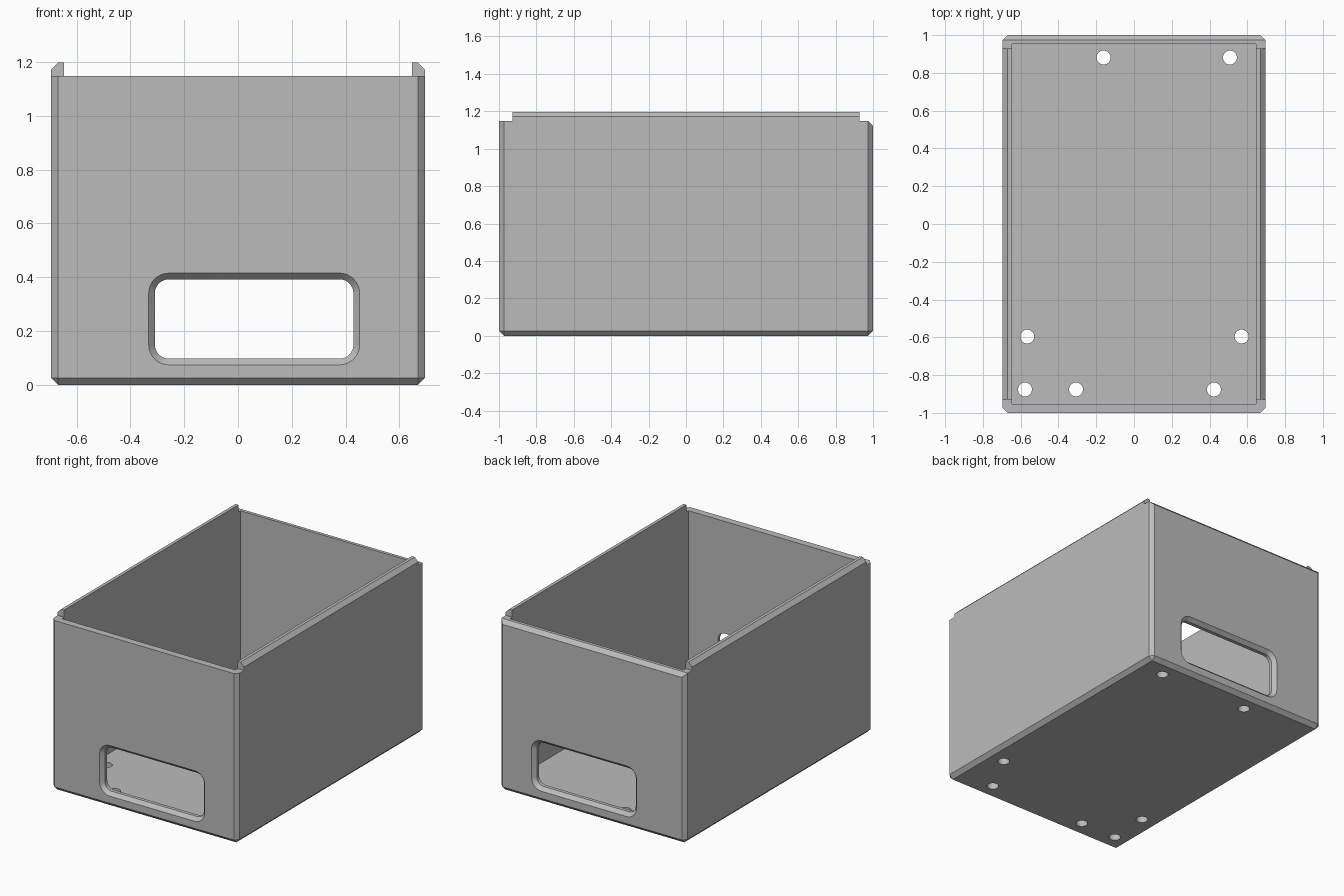
import bpy, bmesh
from math import pi, cos, sin, radians
from mathutils import Matrix, Vector

if "Cube" in bpy.data.objects:
    bpy.data.objects.remove(bpy.data.objects["Cube"], do_unlink=True)

HALF_X, HALF_Y, RIM = 0.695, 1.0, 1.148
WALL, CHAMFER = 0.048, 0.026
LIP_TOP, LIP_HALF = 1.197, 0.928

grey = bpy.data.materials.new("plain grey")
grey.use_nodes = True
COLOUR = (0.5, 0.5, 0.5, 1)
grey.diffuse_color = COLOUR
grey.node_tree.nodes["Principled BSDF"].inputs["Base Color"].default_value = COLOUR


def finish(bm, name):
    bmesh.ops.recalc_face_normals(bm, faces=bm.faces)
    mesh = bpy.data.meshes.new(name)
    bm.to_mesh(mesh)
    bm.free()
    mesh.materials.append(grey)
    ob = bpy.data.objects.new(name, mesh)
    bpy.context.collection.objects.link(ob)
    return ob


def box(bm, low, high):
    low, high = Vector(low), Vector(high)
    place = Matrix.Translation((low + high) / 2) @ Matrix.Diagonal((high - low).to_4d())
    bmesh.ops.create_cube(bm, size=1, matrix=place)


def loft(bm, rings):
    """Skin closed rings of points and cap both ends."""
    loops = [[bm.verts.new(p) for p in ring] for ring in rings]
    for a, b in zip(loops, loops[1:]):
        for i in range(len(a)):
            j = (i + 1) % len(a)
            bm.faces.new((a[i], a[j], b[j], b[i]))
    bm.faces.new(loops[0])
    bm.faces.new(loops[-1])


def window_ring(y, grow, steps=8):
    """Rounded rectangle in the xz plane, grown outward evenly."""
    left, right, low, high, r = -0.309, 0.429, 0.097, 0.392, 0.052
    centres = ((right - r, high - r), (left + r, high - r),
               (left + r, low + r), (right - r, low + r))
    ring = []
    for corner, (cx, cz) in enumerate(centres):
        for k in range(steps + 1):
            a = (corner + k / steps) * pi / 2
            ring.append((cx + (r + grow) * cos(a), y, cz + (r + grow) * sin(a)))
    return ring


# Outer block: every edge chamfered except the front and side rims
bm = bmesh.new()
box(bm, (-HALF_X, -HALF_Y, 0), (HALF_X, HALF_Y, RIM))


def chamfered(edge):
    on_rim = all(v.co.z > RIM - 0.01 for v in edge.verts)
    on_back = all(v.co.y > HALF_Y - 0.01 for v in edge.verts)
    return on_back or not on_rim


bmesh.ops.bevel(bm, geom=[e for e in bm.edges if chamfered(e)], offset=CHAMFER,
                segments=1, affect='EDGES')
case = finish(bm, "open_case")

# Cavity
bm = bmesh.new()
box(bm, (WALL - HALF_X, WALL - HALF_Y, WALL), (HALF_X - WALL, HALF_Y - WALL, RIM + 1))
cutters = [finish(bm, "cavity_cutter")]

# Matching flared windows through the front and back walls
bm = bmesh.new()
inner_y, outer_y = HALF_Y - 0.024, HALF_Y + 0.024
loft(bm, [window_ring(-outer_y, 0.046), window_ring(-inner_y, 0),
          window_ring(inner_y, 0), window_ring(outer_y, 0.046)])
cutters.append(finish(bm, "window_cutter"))

# Round holes through the floor
bm = bmesh.new()
for x, y in ((-0.161, 0.881), (0.508, 0.881), (-0.565, -0.596), (0.57, -0.596),
             (-0.577, -0.876), (-0.307, -0.876), (0.423, -0.876)):
    bmesh.ops.create_cone(bm, cap_ends=True, segments=32, radius1=0.037, radius2=0.037,
                          depth=0.2, matrix=Matrix.Translation((x, y, 0.02)))
cutters.append(finish(bm, "floor_hole_cutter"))

for cutter in cutters:
    mod = case.modifiers.new(cutter.name, 'BOOLEAN')
    mod.operation, mod.solver, mod.object = 'DIFFERENCE', 'EXACT', cutter
    cutter.hide_render = True

# Apply the cuts and drop the cutters
bpy.context.view_layer.update()
cut = bpy.data.meshes.new_from_object(case.evaluated_get(bpy.context.evaluated_depsgraph_get()))
case.modifiers.clear()
case.data = cut
for cutter in cutters:
    bpy.data.objects.remove(cutter, do_unlink=True)

# Raised lips along the side walls, chamfered on the outside
profile = ((HALF_X - WALL, RIM), (HALF_X, RIM), (HALF_X, LIP_TOP - CHAMFER),
           (HALF_X - CHAMFER, LIP_TOP), (HALF_X - WALL, LIP_TOP))
for side, name in ((1, "left_lip"), (-1, "right_lip")):
    bm = bmesh.new()
    loft(bm, [[(side * x, y, z) for x, z in profile] for y in (-LIP_HALF, LIP_HALF)])
    finish(bm, name)

# Smooth the round openings, keep the chamfers crisp
bpy.ops.object.select_all(action='DESELECT')
case.select_set(True)
bpy.context.view_layer.objects.active = case
bpy.ops.object.shade_smooth_by_angle(angle=radians(25))
